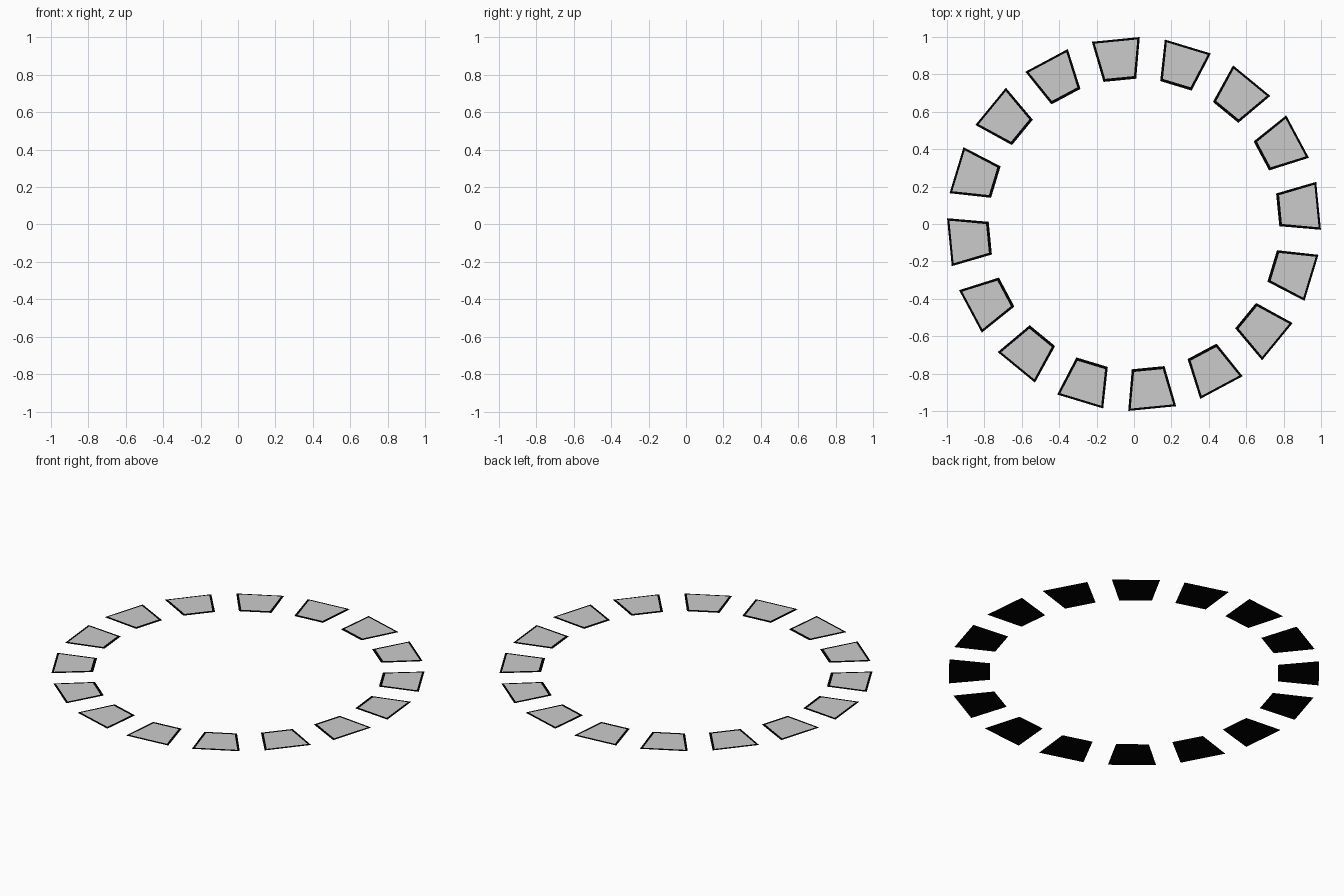
import bpy, bmesh
from math import radians, cos, sin

if "Cube" in bpy.data.objects:
    bpy.data.objects.remove(bpy.data.objects["Cube"])

COUNT = 16
STEP = 360 / COUNT
OFFSET = STEP / 4


def polar(r, deg, z):
    a = radians(deg)
    return (r * cos(a), r * sin(a), z)


def tile_ring(name, r_in, r_out, half_in, half_out, z, color=None, depth=0):
    """Ring of flat trapezoid tiles, optionally given a hair of thickness."""
    bm = bmesh.new()
    for i in range(COUNT):
        c = OFFSET + i * STEP
        corners = [(r_in, -half_in), (r_out, -half_out), (r_out, half_out), (r_in, half_in)]
        bm.faces.new([bm.verts.new(polar(r, c + a, z)) for r, a in corners])
    if depth:
        bottom = bm.faces[:]
        ext = bmesh.ops.extrude_face_region(bm, geom=bottom, use_keep_orig=True)
        top = [v for v in ext["geom"] if isinstance(v, bmesh.types.BMVert)]
        bmesh.ops.translate(bm, verts=top, vec=(0, 0, depth))
        bmesh.ops.recalc_face_normals(bm, faces=bm.faces[:])
    mesh = bpy.data.meshes.new(name)
    bm.to_mesh(mesh)
    bm.free()
    obj = bpy.data.objects.new(name, mesh)
    bpy.context.collection.objects.link(obj)
    if color:
        mat = bpy.data.materials.new(name + "_color")
        mat.diffuse_color = color
        mat.use_nodes = True
        mat.node_tree.nodes["Principled BSDF"].inputs["Base Color"].default_value = mat.diffuse_color
        mesh.materials.append(mat)
    return obj


# Black backing plates, showing as a thin border and a dark underside
tile_ring("tile_backing", 0.777, 1.0, 6.5, 7.4, 0.0, (0, 0, 0, 1), 0.001)

# Grey tile faces, inset on top of the backing
tile_ring("tile_face", 0.791, 0.987, 5.6, 6.65, 0.002)
